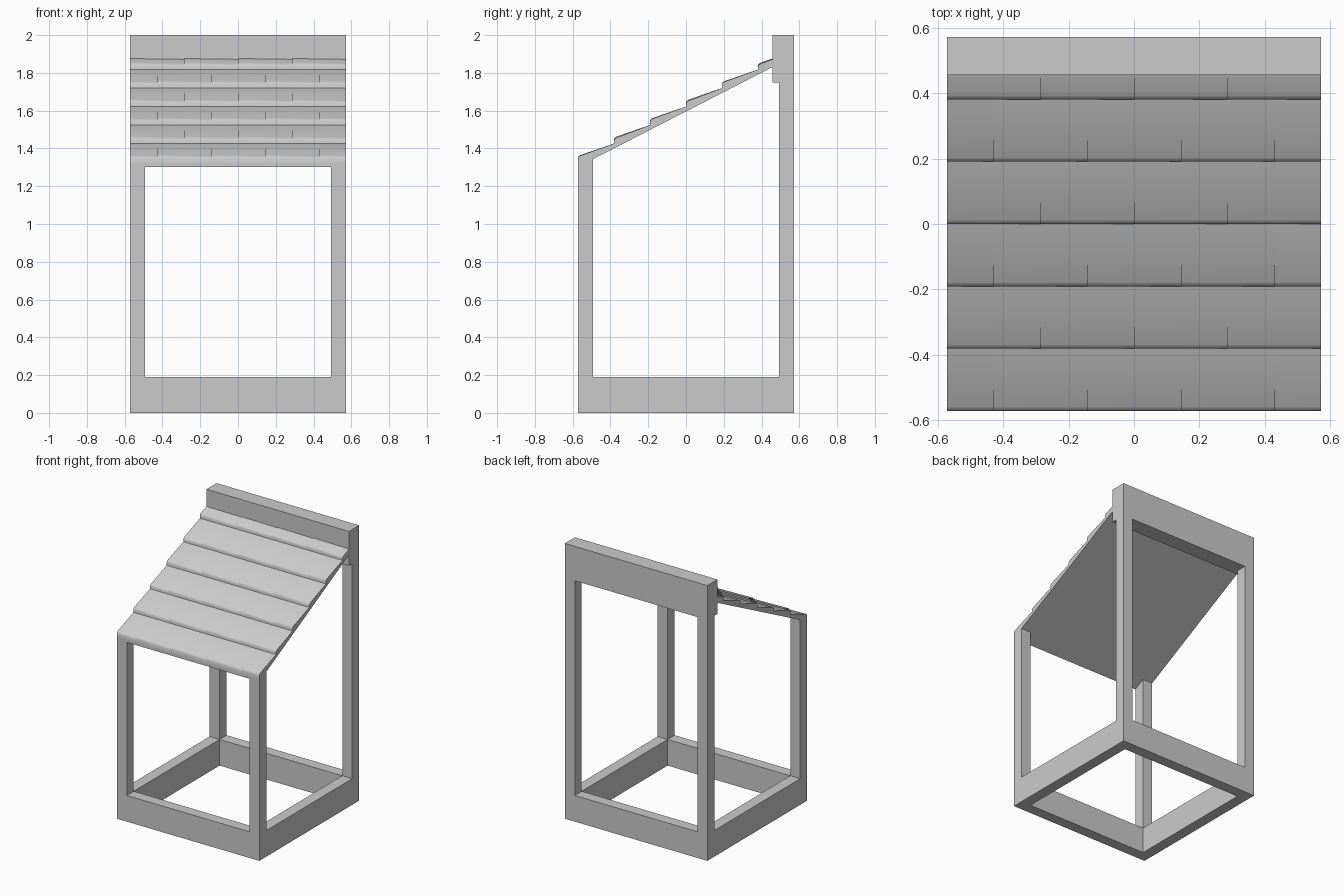
import bpy, bmesh
from mathutils import Vector

if "Cube" in bpy.data.objects:
    bpy.data.objects.remove(bpy.data.objects["Cube"])

H = 0.573          # half width of the footprint
T = 0.08           # beam thickness
BASE = 0.19        # base beam height
SLOPE = 0.513


def under(y):
    """Height of the roof underside at depth y."""
    return 1.302 + SLOPE * (y + H)


def add_loft(bm, left, right):
    """Solid between two matching closed profiles."""
    a = [bm.verts.new(p) for p in left]
    b = [bm.verts.new(p) for p in right]
    n = len(a)
    bm.faces.new(a)
    bm.faces.new(b[::-1])
    for i in range(n):
        j = (i + 1) % n
        bm.faces.new((a[i], b[i], b[j], a[j]))


def finish(name, bm):
    bmesh.ops.recalc_face_normals(bm, faces=bm.faces)
    me = bpy.data.meshes.new(name)
    bm.to_mesh(me)
    bm.free()
    ob = bpy.data.objects.new(name, me)
    bpy.context.collection.objects.link(ob)
    return ob


def prism(name, x0, x1, profile):
    """Extrude a (y, z) profile along x."""
    bm = bmesh.new()
    add_loft(bm, [Vector((x0, y, z)) for y, z in profile],
             [Vector((x1, y, z)) for y, z in profile])
    return finish(name, bm)


def box(name, x0, x1, y0, y1, z0, z1):
    return prism(name, x0, x1, [(y0, z0), (y1, z0), (y1, z1), (y0, z1)])


# Base frame
box("base_front", -H, H, -H, -H + T, 0, BASE)
box("base_back", -H, H, H - T, H, 0, BASE)

# Side beams and posts, mirrored left and right
for side, x0 in (("left", -H), ("right", H - T)):
    x1 = x0 + T
    box("base_" + side, x0, x1, -H + T, H - T, 0, BASE)
    yi = -H + T
    prism("front_post_" + side, x0, x1,
          [(-H, BASE), (yi, BASE), (yi, under(yi)), (-H, under(-H))])
    box("back_post_" + side, x0, x1, H - T, H, BASE, 1.75)

# Header beam across the back
box("header_beam", -H, H, 0.457, H, 1.75, 2.0)

# Sloped roof deck
END = 0.48
prism("roof_deck", -H, H, [(-H, under(-H)), (END, under(END)),
                           (END, under(END) + 0.022), (-H, under(-H) + 0.022)])

# Overlapping tile rows, alternate rows shifted by half a tile
ROW, WIDTH, TILT = 0.191, 2 * H / 4, 0.007


def tile_profile(x, y0, y1, drop):
    """Wedge section with a rounded front lip; drop lowers the front edge."""
    front = under(y0) + 0.058 - drop
    back = under(y0 + ROW) + 0.026
    grade = (back - front) / ROW
    top = lambda y: front + grade * (y - y0)
    pts = [(y0, under(y0) + 0.015), (y0, front - 0.010),
           (y0 + 0.004, front - 0.002), (y0 + 0.013, top(y0 + 0.013)),
           (y1, top(y1)), (y1, under(y1) + 0.015)]
    return [Vector((x, y, z)) for y, z in pts]


for r in range(6):
    y0 = -H + r * ROW
    y1 = min(y0 + ROW + 0.004, END)
    shift = -WIDTH / 2 if r % 2 == 0 else 0
    bm = bmesh.new()
    for c in range(5 if shift else 4):
        start = -H + shift + c * WIDTH
        xa, xb = max(start, -H), min(start + WIDTH, H)
        add_loft(bm, tile_profile(xa, y0, y1, TILT * (xa - start) / WIDTH),
                 tile_profile(xb, y0, y1, TILT * (xb - start) / WIDTH))
    row = finish("tile_row_%d" % (r + 1), bm)
    bpy.ops.object.select_all(action='DESELECT')
    row.select_set(True)
    bpy.context.view_layer.objects.active = row
    bpy.ops.object.shade_smooth_by_angle(angle=0.9)
